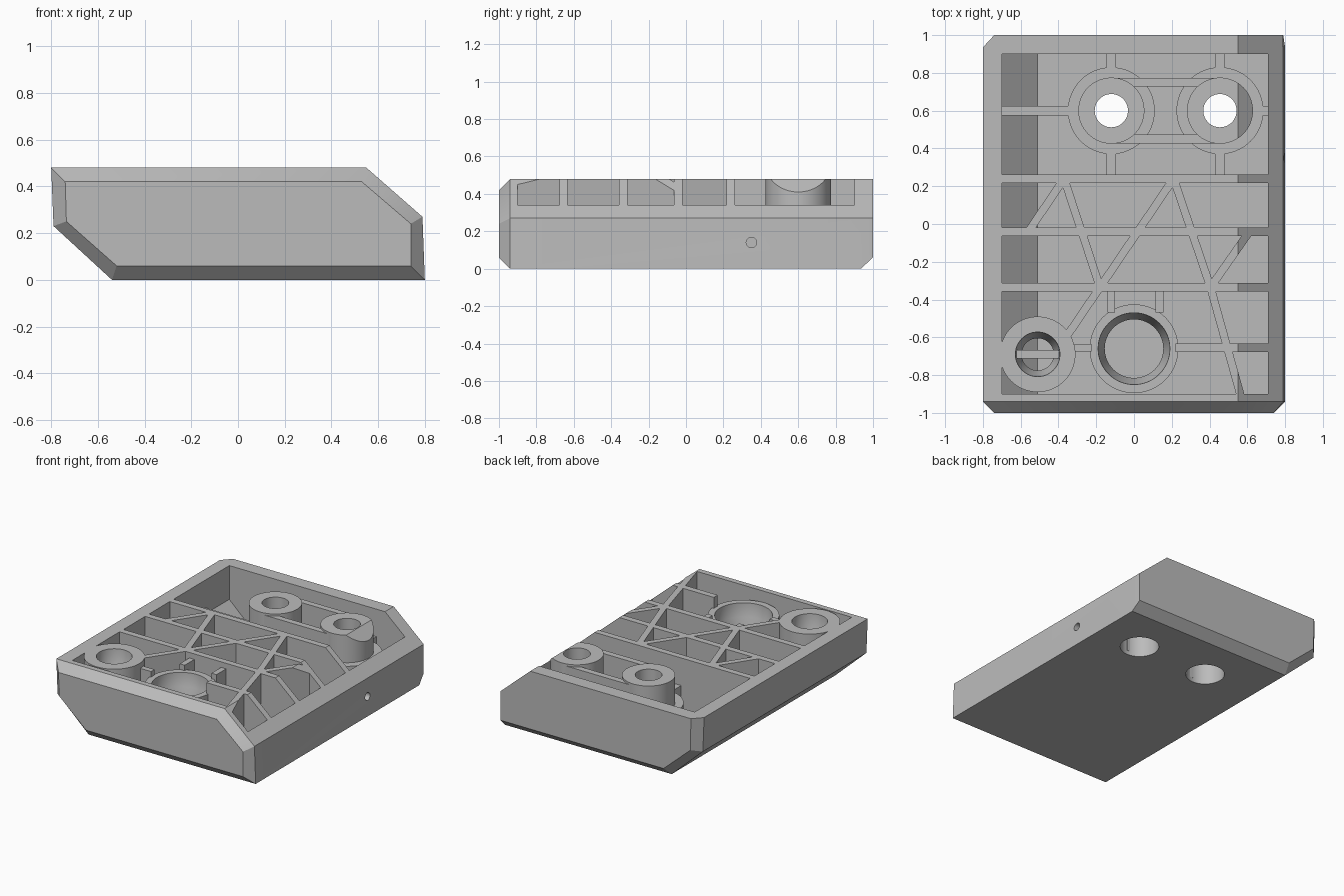
import bpy, bmesh, math
from mathutils import Vector

cube = bpy.data.objects.get("Cube")
if cube:
    bpy.data.objects.remove(cube, do_unlink=True)

grey = bpy.data.materials.new("mid_grey")
grey.use_nodes = True
grey.diffuse_color = (0.5, 0.5, 0.5, 1)
grey.node_tree.nodes["Principled BSDF"].inputs["Base Color"].default_value = (0.5, 0.5, 0.5, 1)

TOP, FLOOR, BED = 0.48, 0.06, 0.03
SLOPE = (Vector((0.55, 0, TOP)), Vector((0.21, 0, 0.24)))       # upper right bevel
UNDER = (Vector((-0.51, 0, 0)), Vector((-0.23, 0, -0.25)))      # lower left bevel


def finish(name, bm, clip=True, smooth=False):
    """Trim to the body bevels and turn the bmesh into an object."""
    if clip:
        for co, no in (SLOPE, UNDER):
            bmesh.ops.bisect_plane(bm, geom=bm.verts[:] + bm.edges[:] + bm.faces[:],
                                   dist=1e-5, plane_co=co, plane_no=no, clear_outer=True)
            bmesh.ops.holes_fill(bm, edges=[e for e in bm.edges if e.is_boundary], sides=0)
    bmesh.ops.recalc_face_normals(bm, faces=bm.faces)
    mesh = bpy.data.meshes.new(name)
    bm.to_mesh(mesh)
    bm.free()
    mesh.materials.append(grey)
    obj = bpy.data.objects.new(name, mesh)
    bpy.context.collection.objects.link(obj)
    if smooth:
        smooth_object(obj)
    return obj


def smooth_object(obj):
    bpy.ops.object.select_all(action='DESELECT')
    obj.select_set(True)
    bpy.context.view_layer.objects.active = obj
    bpy.ops.object.shade_smooth_by_angle(angle=math.radians(30))


def loft(name, sections, **kw):
    """Solid through matching rings of points, capped at both ends."""
    bm = bmesh.new()
    rings = [[bm.verts.new(p) for p in s] for s in sections]
    n = len(rings[0])
    for a, b in zip(rings, rings[1:]):
        for i in range(n):
            bm.faces.new((a[i], a[(i + 1) % n], b[(i + 1) % n], b[i]))
    bm.faces.new(rings[0])
    bm.faces.new(rings[-1])
    return finish(name, bm, **kw)


def rib(name, a, b, width=0.045, top=TOP, bottom=BED):
    """Upright plate between two plan points."""
    a, b = Vector(a), Vector(b)
    side = (b - a).normalized().orthogonal() * width / 2
    plan = (a + side, b + side, b - side, a - side)
    return loft(name, [[(p.x, p.y, z) for p in plan] for z in (bottom, top)])


def lathe(name, center, profile, steps=64, **kw):
    """Ring made by turning a closed (radius, height) loop."""
    bm = bmesh.new()
    rings = []
    for k in range(steps):
        t = 2 * math.pi * k / steps
        rings.append([bm.verts.new((center[0] + r * math.cos(t), center[1] + r * math.sin(t), z))
                      for r, z in profile])
    n = len(profile)
    for k in range(steps):
        a, b = rings[k], rings[(k + 1) % steps]
        for i in range(n):
            bm.faces.new((a[i], a[(i + 1) % n], b[(i + 1) % n], b[i]))
    return finish(name, bm, smooth=True, **kw)


def cylinder(name, center, radius, length, sideways=False):
    circle = [(radius * math.cos(math.tau * k / 64), radius * math.sin(math.tau * k / 64))
              for k in range(64)]
    x, y, z = center
    ends = (-length / 2, length / 2)
    if sideways:
        return loft(name, [[(x + e, y + u, z + v) for u, v in circle] for e in ends], clip=False)
    return loft(name, [[(x + u, y + v, z + e) for u, v in circle] for e in ends], clip=False)


def cut(obj, cutter):
    """Apply a boolean difference, then drop the cutter."""
    mod = obj.modifiers.new("cut", 'BOOLEAN')
    mod.operation, mod.solver, mod.object = 'DIFFERENCE', 'EXACT', cutter
    bpy.context.view_layer.update()
    graph = bpy.context.evaluated_depsgraph_get()
    mesh = bpy.data.meshes.new_from_object(obj.evaluated_get(graph))
    obj.modifiers.clear()
    obj.data = mesh
    bpy.data.objects.remove(cutter, do_unlink=True)


# Bevelled shell
outline = [(-0.8, TOP), (0.55, TOP), (0.79, 0.27), (0.8, 0), (-0.54, 0), (-0.79, 0.23)]
front = [(-0.74, 0.42), (0.53, 0.42), (0.74, 0.24), (0.74, 0.06), (-0.52, 0.06), (-0.735, 0.25)]
back = [(-0.74, TOP), (0.55, TOP), (0.79, 0.27), (0.79, 0.06), (-0.52, 0.06), (-0.735, 0.25)]
shell = loft("shell", [[(x, y, z) for x, z in s] for s, y in
                       ((front, -1), (outline, -0.94), (outline, 0.935), (back, 1))], clip=False)

# Open tray, through holes and side pin hole
tray = [(-0.7, 0.7), (-0.7, 0.235), (-0.51, FLOOR), (0.71, FLOOR), (0.71, 0.7)]
cut(shell, loft("tray_cutter", [[(x, y, z) for x, z in tray] for y in (-0.9, 0.9)], clip=False))
BOSSES = (-0.12, 0.455)
for bx in BOSSES:
    cut(shell, cylinder("hole_cutter", (bx, 0.6, 0), 0.13, 0.4))
cut(shell, cylinder("pin_cutter", (0.8, 0.35, 0.14), 0.028, 0.14, sideways=True))
smooth_object(shell)

# Full-width cross ribs
for i, y in enumerate((0.24, -0.042, -0.335)):
    rib(f"cross_rib_{i}", (-0.72, y), (0.73, y))
rib("cross_rib_right", (0.22, -0.655), (0.73, -0.655))

# Diagonal bracing
braces = [((-0.37, 0.24), (-0.56, -0.042)), ((-0.37, 0.24), (-0.18, -0.335)),
          ((0.21, 0.24), (-0.18, -0.335)), ((0.21, 0.24), (0.405, -0.335)),
          ((0.61, -0.042), (0.405, -0.335)), ((0.405, -0.335), (0.565, -0.91)),
          ((-0.18, -0.335), (-0.36, -0.6))]
for i, (a, b) in enumerate(braces):
    rib(f"brace_{i}", a, b, 0.042)

# Tall bosses with lower collars and their ribs
for i, bx in enumerate(BOSSES):
    lathe(f"boss_{i}", (bx, 0.6), [(0.175, 0), (0.175, TOP), (0.088, TOP),
                                   (0.088, 0.22), (0.13, 0.22), (0.13, 0)])
    lathe(f"collar_{i}", (bx, 0.6), [(0.23, BED), (0.23, 0.28), (0.17, 0.28), (0.17, BED)])
    rib(f"collar_back_rib_{i}", (bx, 0.8), (bx, 0.91), 0.05, 0.28)
    rib(f"collar_front_rib_{i}", (bx, 0.25), (bx, 0.4), 0.05, 0.28)
rib("collar_left_rib", (-0.72, 0.6), (-0.33, 0.6), 0.05, 0.28)
rib("collar_right_rib", (0.66, 0.6), (0.73, 0.6), 0.05, 0.28)

# Walls and web joining the two bosses
for side, y in (("front", 0.45), ("back", 0.75)):
    rib(f"boss_link_{side}", (BOSSES[0], y), (BOSSES[1], y), 0.045, 0.465)
rib("boss_web", (0.03, 0.6), (0.3, 0.6), 0.28, 0.2)

# Large socket ring with short ribs
lathe("socket_ring", (0, -0.66), [(0.235, BED), (0.235, 0.4), (0.19, 0.4),
                                  (0.185, 0.3), (0.155, 0.24), (0.155, BED)])
for i, x in enumerate((-0.12, 0.135)):
    rib(f"socket_rib_{i}", (x, -0.335), (x, -0.468), 0.04, 0.44)
rib("socket_left_rib", (-0.33, -0.655), (-0.225, -0.655), 0.04, 0.44)

# Corner screw seat with crossbar
lathe("corner_seat", (-0.51, -0.69), [(0.2, BED), (0.2, TOP), (0.118, TOP),
                                      (0.112, 0.38), (0.085, 0.32), (0.085, BED)])
rib("seat_crossbar", (-0.63, -0.69), (-0.39, -0.69), 0.045, 0.4, 0.32)
